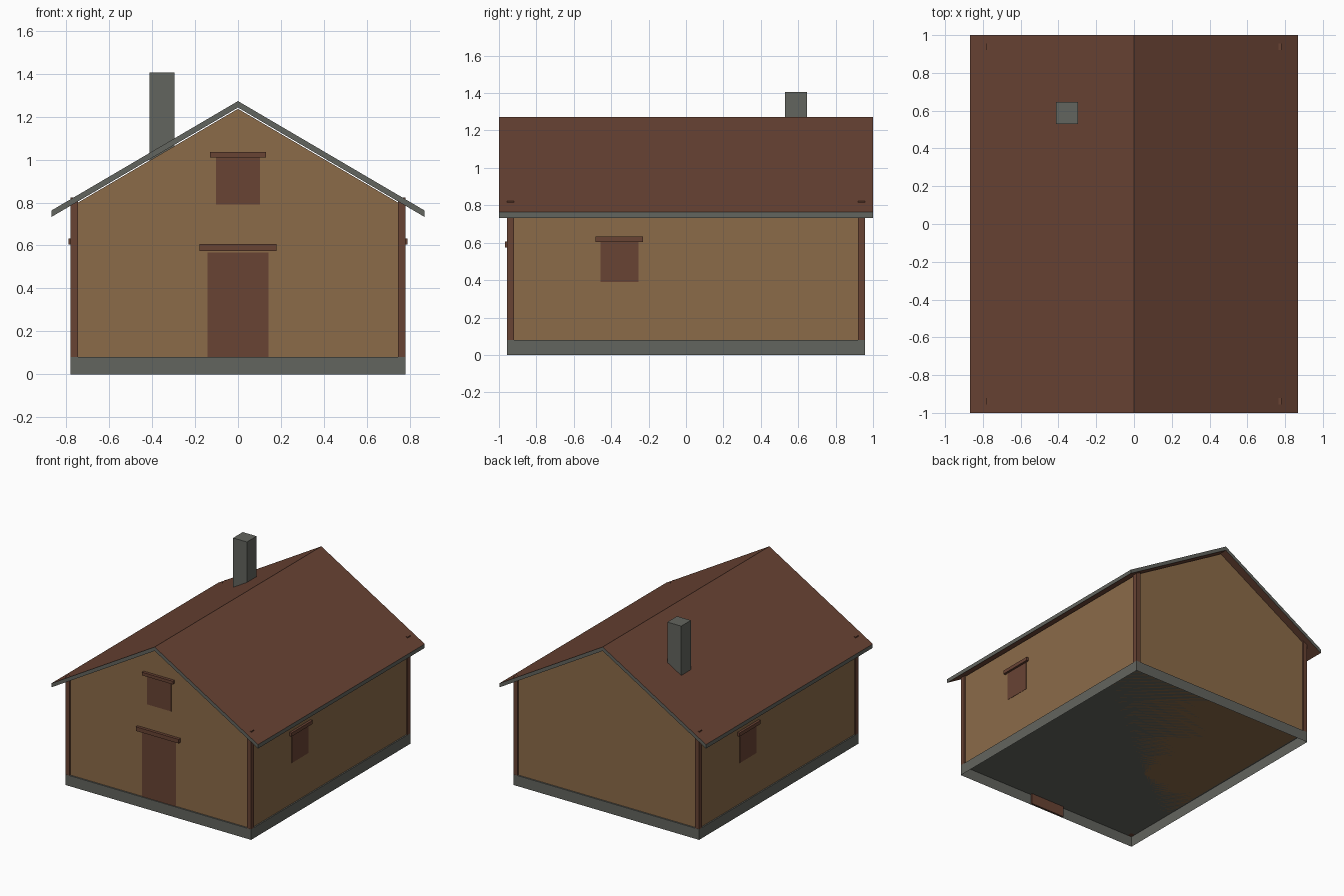
import bpy, bmesh

cube = bpy.data.objects.get("Cube")
if cube:
    bpy.data.objects.remove(cube, do_unlink=True)


def material(name, rgb):
    m = bpy.data.materials.new(name)
    m.use_nodes = True
    m.diffuse_color = (*rgb, 1)
    m.node_tree.nodes["Principled BSDF"].inputs["Base Color"].default_value = (*rgb, 1)
    return m


TAN = material("tan plaster", (0.26, 0.146, 0.066))
BROWN = material("dark brown wood", (0.14, 0.056, 0.034))
GREY = material("grey stone", (0.124, 0.128, 0.112))


def finish(name, bm, *mats):
    bmesh.ops.recalc_face_normals(bm, faces=bm.faces)
    mesh = bpy.data.meshes.new(name)
    bm.to_mesh(mesh)
    bm.free()
    for m in mats:
        mesh.materials.append(m)
    ob = bpy.data.objects.new(name, mesh)
    bpy.context.collection.objects.link(ob)
    return ob


def prism(profile, half_depth):
    """Extrude an x-z outline along y."""
    bm = bmesh.new()
    face = bm.faces.new([bm.verts.new((x, -half_depth, z)) for x, z in profile])
    out = bmesh.ops.extrude_face_region(bm, geom=[face])
    verts = [v for v in out["geom"] if isinstance(v, bmesh.types.BMVert)]
    bmesh.ops.translate(bm, verts=verts, vec=(0, 2 * half_depth, 0))
    bmesh.ops.recalc_face_normals(bm, faces=bm.faces)
    return bm


def box(name, xs, ys, zs, mat, open_bottom=False):
    bm = bmesh.new()
    bmesh.ops.create_cube(bm, size=1)
    for v in bm.verts:
        v.co = [r[0] if c < 0 else r[1] for c, r in zip(v.co, (xs, ys, zs))]
    if open_bottom:
        low = [f for f in bm.faces if f.normal.z < -0.5]
        bmesh.ops.delete(bm, geom=low, context='FACES')
    return finish(name, bm, mat)


# Hollow foundation, open underneath
BASE_TOP = 0.08
box("foundation", (-0.78, 0.78), (-0.957, 0.957), (0, BASE_TOP), GREY, True)

# Gabled walls
WX, WY = 0.77, 0.946
walls = prism([(-WX, BASE_TOP), (WX, BASE_TOP), (WX, 0.785), (0, 1.236), (-WX, 0.785)], WY)
finish("walls", walls, TAN)

# Roof: brown slopes with grey edges
EAVE, RIDGE, THICK = 0.868, 1.272, 0.03
roof = prism([(-EAVE, 0.763), (0, RIDGE), (EAVE, 0.763),
              (EAVE, 0.763 - THICK), (0, RIDGE - THICK), (-EAVE, 0.763 - THICK)], 1.0)
for f in roof.faces:
    f.material_index = 0 if abs(f.normal.z) > 0.5 else 1
finish("roof", roof, BROWN, GREY)

# Corner posts, just breaking through the roof
for sx, side in ((-1, "right"), (1, "left")):
    for sy, end in ((-1, "front"), (1, "back")):
        box(f"{end}_{side}_post", sorted((sx * 0.745, sx * 0.78)),
            sorted((sy * 0.92, sy * 0.956)), (BASE_TOP, 0.823), BROWN)

# Door and front window with lintels
box("door", (-0.143, 0.143), (-0.95, -0.94), (0, 0.567), BROWN)
box("door_lintel", (-0.18, 0.18), (-0.968, -0.94), (0.575, 0.606), BROWN)
box("front_window", (-0.102, 0.102), (-0.948, -0.94), (0.79, 1.01), BROWN)
box("front_window_lintel", (-0.13, 0.13), (-0.968, -0.94), (1.01, 1.034), BROWN)

# One window on each side wall, turned half round from one another
for s, side in ((1, "left"), (-1, "right")):
    box(f"{side}_window", sorted((s * 0.764, s * 0.772)),
        sorted((s * -0.457, s * -0.255)), (0.39, 0.605), BROWN)
    box(f"{side}_window_lintel", sorted((s * 0.764, s * 0.788)),
        sorted((s * -0.483, s * -0.23)), (0.605, 0.632), BROWN)

# Chimney
box("chimney", (-0.412, -0.296), (0.53, 0.646), (0.98, 1.405), GREY)
